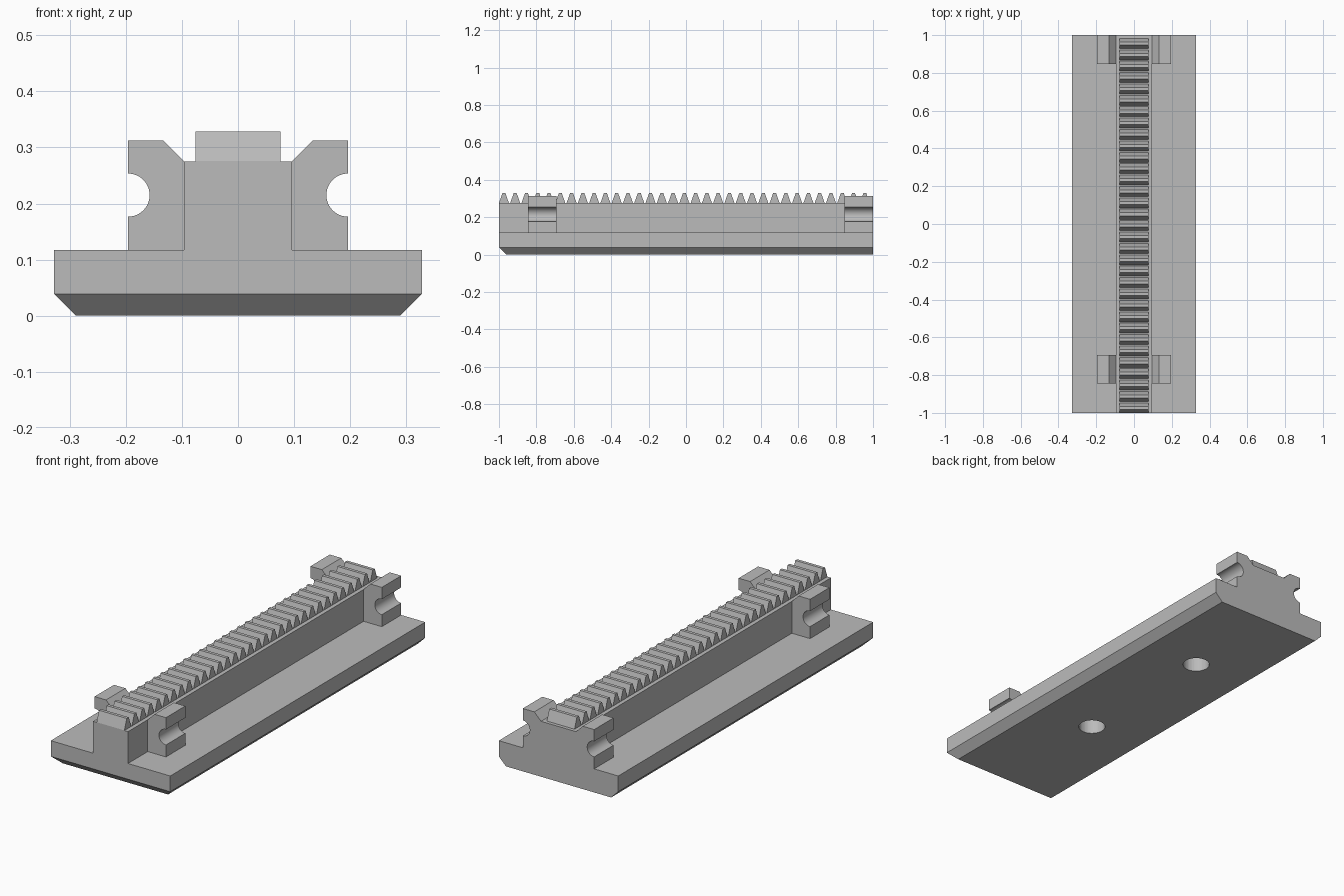
import bpy, bmesh, math

if "Cube" in bpy.data.objects:
    bpy.data.objects.remove(bpy.data.objects["Cube"])

grey = bpy.data.materials.new("plain grey")
grey.use_nodes = True
colour = (0.5, 0.5, 0.5, 1)
grey.diffuse_color = colour
grey.node_tree.nodes["Principled BSDF"].inputs["Base Color"].default_value = colour


def add_object(name, bm):
    bmesh.ops.recalc_face_normals(bm, faces=bm.faces)
    mesh = bpy.data.meshes.new(name)
    bm.to_mesh(mesh)
    bm.free()
    mesh.materials.append(grey)
    obj = bpy.data.objects.new(name, mesh)
    bpy.context.collection.objects.link(obj)
    return obj


def extrude(name, points, direction):
    """Close a 3D outline and sweep it along a direction."""
    bm = bmesh.new()
    face = bm.faces.new([bm.verts.new(p) for p in points])
    new = bmesh.ops.extrude_face_region(bm, geom=[face])["geom"]
    verts = [v for v in new if isinstance(v, bmesh.types.BMVert)]
    bmesh.ops.translate(bm, verts=verts, vec=direction)
    return add_object(name, bm)


def smooth(obj):
    bpy.ops.object.select_all(action="DESELECT")
    obj.select_set(True)
    bpy.context.view_layer.objects.active = obj
    bpy.ops.object.shade_smooth_by_angle(angle=math.radians(30))


HALF_W, PLATE_TOP, CHAMFER = 0.328, 0.117, 0.039
RAIL_W, RAIL_TOP = 0.096, 0.275

# Base plate: chamfered underneath on both sides and the front, square at the back
bm = bmesh.new()
rings = []
for z, inset in ((0, CHAMFER), (CHAMFER, 0), (PLATE_TOP, 0)):
    w, front = HALF_W - inset, -1 + inset
    rings.append([bm.verts.new((x, y, z)) for x, y in
                  ((-w, front), (w, front), (w, 1), (-w, 1))])
for low, high in zip(rings, rings[1:]):
    for i in range(4):
        j = (i + 1) % 4
        bm.faces.new((low[i], low[j], high[j], high[i]))
bm.faces.new(rings[0])
bm.faces.new(rings[-1])
plate = add_object("base_plate", bm)

# Central rail
rail = extrude("rail", [(-RAIL_W, -1, PLATE_TOP), (RAIL_W, -1, PLATE_TOP),
                        (RAIL_W, -1, RAIL_TOP), (-RAIL_W, -1, RAIL_TOP)], (0, 2, 0))

# Two blind round holes from below
for i, y in enumerate((-0.313, 0.462)):
    bm = bmesh.new()
    bmesh.ops.create_cone(bm, cap_ends=True, segments=48, radius1=0.0625,
                          radius2=0.0625, depth=0.4)
    bmesh.ops.translate(bm, verts=bm.verts, vec=(0, y, 0))
    cutter = add_object(f"hole_cutter_{i + 1}", bm)
    cutter.hide_render = True
    cutter.hide_set(True)
    cutter.display_type = "WIRE"
    for target in (plate, rail):
        mod = target.modifiers.new("hole", "BOOLEAN")
        mod.operation = "DIFFERENCE"
        mod.object = cutter

# Toothed rack along the top of the rail
TEETH, PITCH, RACK_W, TIP_Z = 33, 0.0603, 0.076, 0.328
TIP, ROOT = 0.008, 0.0265
outline = []
for i in range(TEETH):
    mid = -1 + ROOT + i * PITCH
    outline += [(-RACK_W, mid - ROOT, RAIL_TOP + 0.001), (-RACK_W, mid - TIP, TIP_Z),
                (-RACK_W, mid + TIP, TIP_Z), (-RACK_W, mid + ROOT, RAIL_TOP + 0.001)]
end_y = outline[-1][1]
outline += [(-RACK_W, end_y, RAIL_TOP - 0.01), (-RACK_W, -1, RAIL_TOP - 0.01)]
extrude("rack_teeth", outline, (2 * RACK_W, 0, 0))

# Four side clips, each with a half-round groove and a sloped inner top
CLIP_W, CLIP_TOP, GROOVE_Z, GROOVE_R = 0.196, 0.312, 0.215, 0.0385
profile = [(RAIL_W, PLATE_TOP), (CLIP_W, PLATE_TOP)]
for k in range(25):
    a = math.pi * k / 24
    profile.append((CLIP_W - GROOVE_R * math.sin(a), GROOVE_Z - GROOVE_R * math.cos(a)))
profile += [(CLIP_W, CLIP_TOP), (RAIL_W + CLIP_TOP - RAIL_TOP, CLIP_TOP), (RAIL_W, RAIL_TOP)]
for place, y in (("front", -0.845), ("back", 0.848)):
    for side, sign in (("left", 1), ("right", -1)):
        clip = extrude(f"{place}_{side}_clip", [(sign * x, y, z) for x, z in profile],
                       (0, 0.152, 0))
        smooth(clip)

smooth(plate)
smooth(rail)
